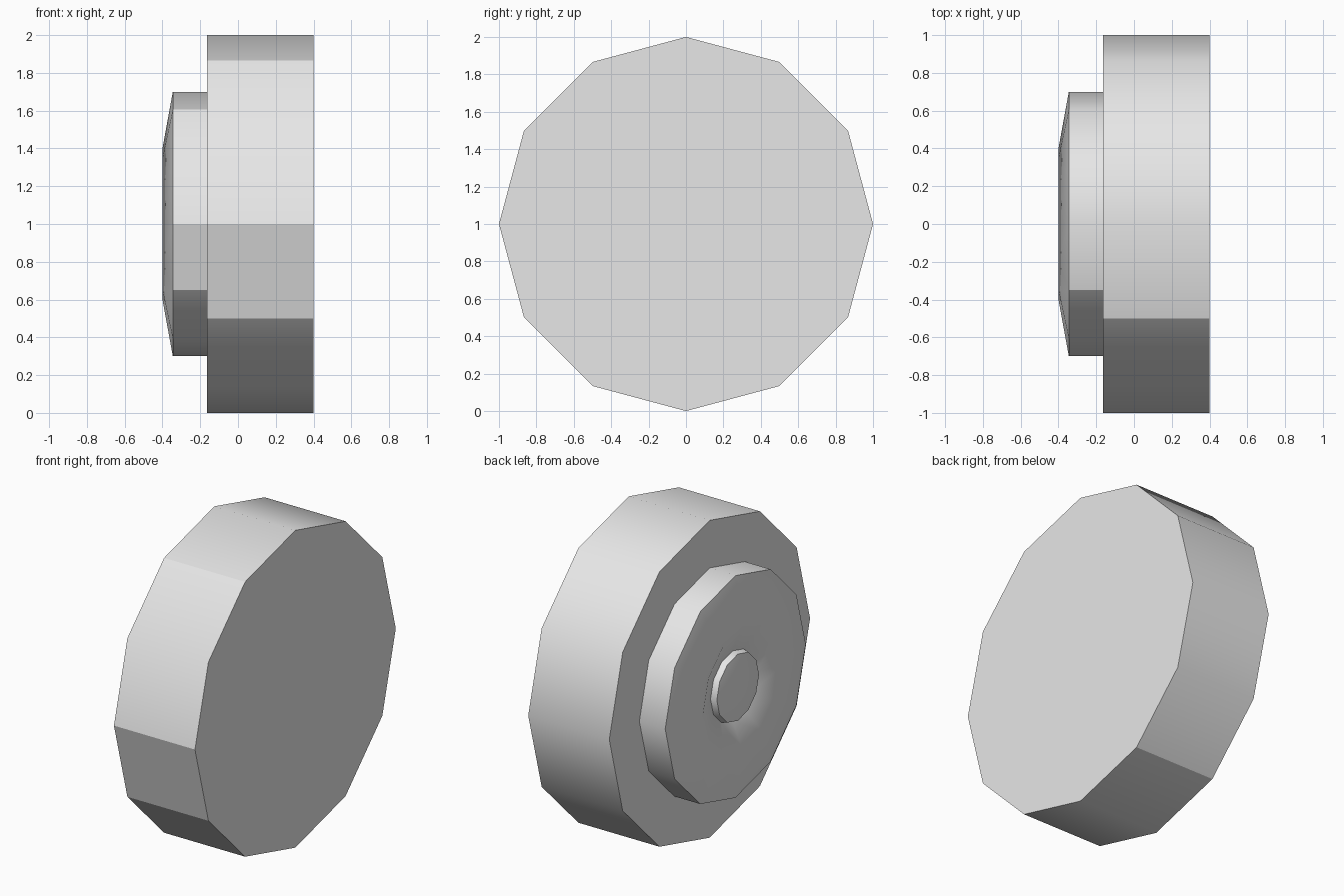
import bpy, bmesh, math

if "Cube" in bpy.data.objects:
    bpy.data.objects.remove(bpy.data.objects["Cube"])

SIDES = 12
grey = bpy.data.materials.new("light_grey")
grey.diffuse_color = (0.8, 0.8, 0.8, 1)
grey.use_nodes = True
grey.node_tree.nodes["Principled BSDF"].inputs["Base Color"].default_value = grey.diffuse_color


def lathe(name, profile, sharp):
    """Turn (x, radius) points round the x axis; radius 0 makes a pole.
    'sharp' lists the corner numbers whose lengthwise edges stay crisp."""
    bm = bmesh.new()
    rings = []
    for x, r in profile:
        if r == 0:
            rings.append([bm.verts.new((x, 0, 1))] * SIDES)
        else:
            rings.append([bm.verts.new((x, r * math.cos(a), 1 + r * math.sin(a)))
                          for a in (2 * math.pi * i / SIDES for i in range(SIDES))])
    for a, b in zip(rings, rings[1:]):
        for i in range(SIDES):
            j = (i + 1) % SIDES
            bm.faces.new(dict.fromkeys((a[i], a[j], b[j], b[i])))
    # close open ends
    for ring in (rings[0], rings[-1]):
        if ring[0] is not ring[1]:
            bm.faces.new(ring)
    bmesh.ops.recalc_face_normals(bm, faces=bm.faces)
    # smooth shading with crisp rims
    for f in bm.faces:
        f.smooth = True
    for e in bm.edges:
        e.smooth = e.calc_face_angle(0) < math.radians(35)
    for a, b in zip(rings, rings[1:]):
        for i in sharp:
            e = bm.edges.get((a[i], b[i]))
            if e and e.calc_face_angle(0) > math.radians(25):
                e.smooth = False
    me = bpy.data.meshes.new(name)
    bm.to_mesh(me)
    bm.free()
    me.materials.append(grey)
    ob = bpy.data.objects.new(name, me)
    bpy.context.collection.objects.link(ob)
    return ob


# one continuous body: tyre, raised hub, dished centre and axle cap
lathe("wheel", [(0.40, 1.0), (-0.165, 1.0), (-0.165, 0.70), (-0.345, 0.70),
                (-0.40, 0.40), (-0.325, 0.22), (-0.362, 0.21), (-0.40, 0)],
      sharp=(4, 6, 7, 10))
